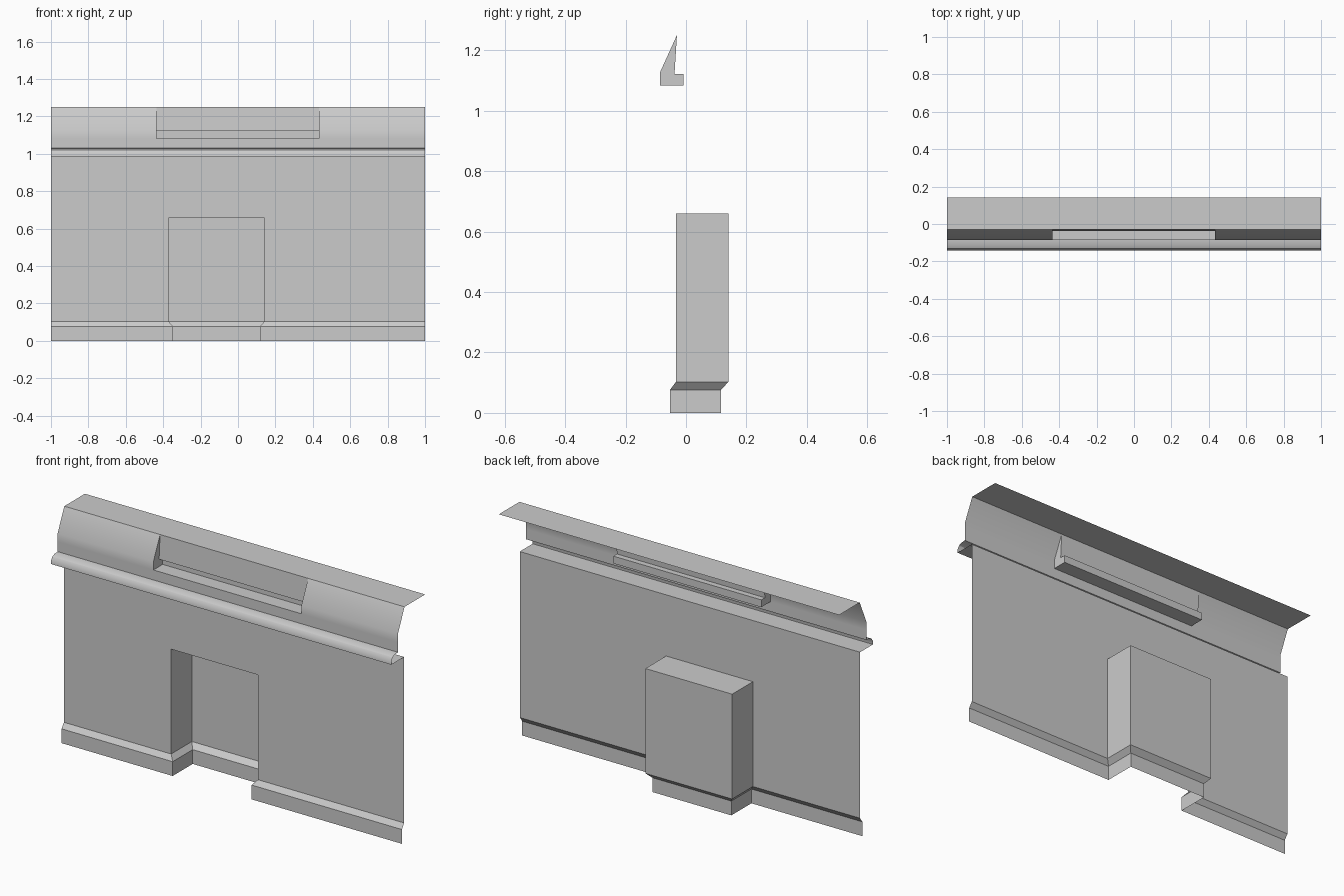
import bpy, bmesh, math

if "Cube" in bpy.data.objects:
    bpy.data.objects.remove(bpy.data.objects["Cube"], do_unlink=True)

grey = bpy.data.materials.new("plain_grey")
grey.use_nodes = True
grey.diffuse_color = (0.6, 0.6, 0.6, 1)
grey.node_tree.nodes["Principled BSDF"].inputs["Base Color"].default_value = (0.6, 0.6, 0.6, 1)

WALL_Y, BACK_Y = -0.033, 0.141       # wall plane and back of the doorway recess
DOOR_L, DOOR_R, DOOR_TOP = -0.37, 0.14, 0.66
BASE_TOP, LEDGE_Z, LIP_TOP, TOP_Z = 0.103, 0.985, 1.03, 1.25
NICHE_L, NICHE_R, NICHE_Z = -0.437, 0.433, 1.083
PANEL_Y, PANEL_TOP_Y = -0.086, -0.03


def loft(bm, rows):
    """Join successive rows of points with quads."""
    grid = [[bm.verts.new(p) for p in row] for row in rows]
    for low, high in zip(grid, grid[1:]):
        for i in range(len(low) - 1):
            bm.faces.new((low[i], low[i + 1], high[i + 1], high[i]))


def extrude_profile(bm, profile, x0, x1):
    loft(bm, [[(x0, y, z), (x1, y, z)] for y, z in profile])


def polygon(bm, points):
    bm.faces.new([bm.verts.new(p) for p in points])


def finish(bm, name):
    bmesh.ops.remove_doubles(bm, verts=bm.verts, dist=0.0005)
    mesh = bpy.data.meshes.new(name)
    bm.to_mesh(mesh)
    bm.free()
    mesh.materials.append(grey)
    obj = bpy.data.objects.new(name, mesh)
    bpy.context.collection.objects.link(obj)
    bpy.ops.object.select_all(action='DESELECT')
    obj.select_set(True)
    bpy.context.view_layer.objects.active = obj
    bpy.ops.object.shade_smooth_by_angle(angle=math.radians(32))


def plan(inset, front, back, z):
    """Wall line in plan, turning into the recess and out again."""
    l, r = DOOR_L + inset, DOOR_R - inset
    return [(x, y, z) for x, y in ((-1, front), (l, front), (l, back),
                                   (r, back), (r, front), (1, front))]


# Front wall with doorway opening
bm = bmesh.new()
outline = [(-1, BASE_TOP), (DOOR_L, BASE_TOP), (DOOR_L, DOOR_TOP), (DOOR_R, DOOR_TOP),
           (DOOR_R, BASE_TOP), (1, BASE_TOP), (1, LEDGE_Z), (-1, LEDGE_Z)]
polygon(bm, [(x, WALL_Y, z) for x, z in outline])
finish(bm, "front_wall")

# Doorway recess: sides, back and ceiling
bm = bmesh.new()
low, high = [plan(0, WALL_Y, BACK_Y, z)[1:5] for z in (BASE_TOP, DOOR_TOP)]
loft(bm, [low, high])
polygon(bm, high)
finish(bm, "doorway_recess")

# Baseboard with sloped top, following the recess
bm = bmesh.new()
loft(bm, [plan(0.023, -0.053, 0.115, 0), plan(0.023, -0.053, 0.115, 0.076),
          plan(0, WALL_Y, BACK_Y, BASE_TOP)])
finish(bm, "baseboard")

# Rounded ledge above the wall
bm = bmesh.new()
extrude_profile(bm, [(WALL_Y, LEDGE_Z), (-0.141, LEDGE_Z), (-0.14, 1.005), (-0.13, 1.02),
                     (-0.112, 1.028), (PANEL_Y, LIP_TOP)], -1, 1)
finish(bm, "ledge")

# Upper panel around the niche opening
bm = bmesh.new()
sill = [(PANEL_Y, LIP_TOP), (PANEL_Y, NICHE_Z)]
slope = [(PANEL_Y, 1.127), (PANEL_TOP_Y, TOP_Z)]
extrude_profile(bm, sill + slope, -1, NICHE_L)
extrude_profile(bm, sill, NICHE_L, NICHE_R)
extrude_profile(bm, sill + slope, NICHE_R, 1)
finish(bm, "upper_panel")

# Niche with undercut slot, closed at both ends
bm = bmesh.new()
niche = [(PANEL_Y, NICHE_Z), (-0.008, NICHE_Z), (-0.008, 1.122), (-0.038, 1.122),
         (PANEL_TOP_Y, TOP_Z)]
extrude_profile(bm, niche, NICHE_L, NICHE_R)
end = niche + slope[:1]
polygon(bm, [(NICHE_L, y, z) for y, z in end])
polygon(bm, [(NICHE_R, y, z) for y, z in reversed(end)])
finish(bm, "niche")

# Flat top shelf
bm = bmesh.new()
extrude_profile(bm, [(PANEL_TOP_Y, TOP_Z), (0.143, TOP_Z)], -1, 1)
finish(bm, "top_shelf")
